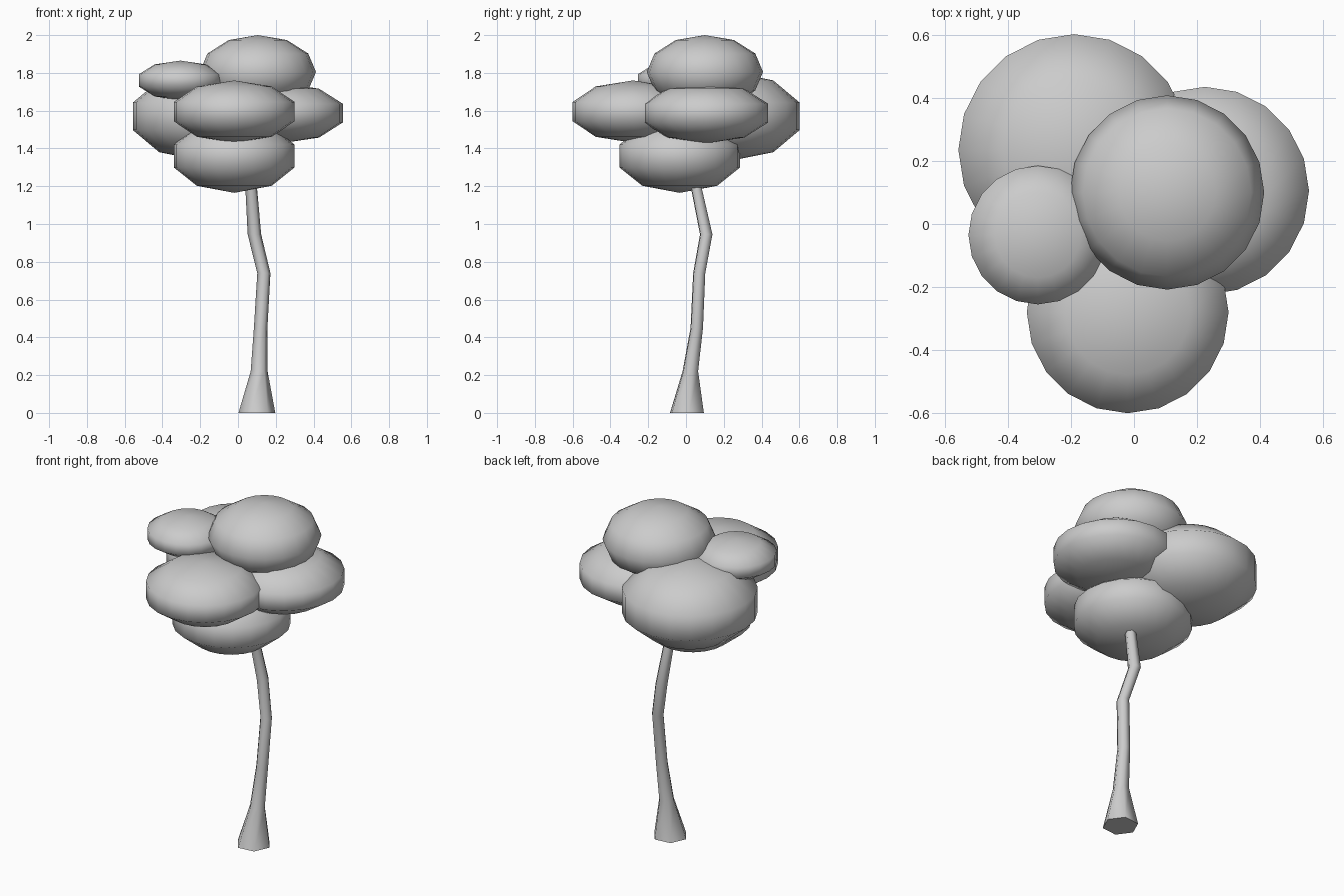
import bpy, bmesh
from math import sin, cos, pi, radians

if "Cube" in bpy.data.objects:
    bpy.data.objects.remove(bpy.data.objects["Cube"])


def finish(bm, name, angle):
    bmesh.ops.recalc_face_normals(bm, faces=bm.faces)
    me = bpy.data.meshes.new(name)
    bm.to_mesh(me)
    bm.free()
    ob = bpy.data.objects.new(name, me)
    bpy.context.collection.objects.link(ob)
    bpy.ops.object.select_all(action='DESELECT')
    ob.select_set(True)
    bpy.context.view_layer.objects.active = ob
    bpy.ops.object.shade_smooth_by_angle(angle=radians(angle))
    return ob


def leaf_blob(name, x, y, z, radius, half_height, bands=5, sides=20):
    """Squashed ball; radius is that of its widest ring."""
    bm = bmesh.new()
    bmesh.ops.create_uvsphere(bm, u_segments=sides, v_segments=bands, radius=1)
    r = radius / (cos(pi / 2 / bands) if bands % 2 else 1)
    for v in bm.verts:
        v.co = (x + v.co.x * r, y + v.co.y * r, z + v.co.z * half_height)
    return finish(bm, name, 80)


# Foliage
leaf_blob("foliage_top", 0.105, 0.10, 1.805, 0.308, 0.195, bands=6)
leaf_blob("foliage_front", -0.02, -0.28, 1.595, 0.32, 0.165)
leaf_blob("foliage_right", 0.225, 0.105, 1.587, 0.33, 0.16)
leaf_blob("foliage_back_left", -0.19, 0.235, 1.57, 0.367, 0.235)
leaf_blob("foliage_small_left", -0.305, -0.035, 1.76, 0.22, 0.105)
leaf_blob("foliage_bottom", -0.02, -0.033, 1.36, 0.32, 0.195)

# Trunk: hexagonal rings along a crooked path (x, y, z, radius)
path = [(0.10, 0.005, 0, 0.098), (0.112, 0.023, 0.22, 0.045),
        (0.12, 0.057, 0.45, 0.036), (0.137, 0.07, 0.74, 0.035),
        (0.087, 0.107, 0.945, 0.036), (0.07, 0.055, 1.19, 0.031),
        (0.05, 0.035, 1.44, 0.025)]
bm = bmesh.new()
rings = []
for x, y, z, r in path:
    rings.append([bm.verts.new((x + r * cos(a), y + r * sin(a), z))
                  for a in (radians(6 + 60 * i) for i in range(6))])
for lo, hi in zip(rings, rings[1:]):
    for i in range(6):
        j = (i + 1) % 6
        bm.faces.new((lo[i], lo[j], hi[j], hi[i]))
bm.faces.new(rings[0])
bm.faces.new(rings[-1])
finish(bm, "trunk", 65)
